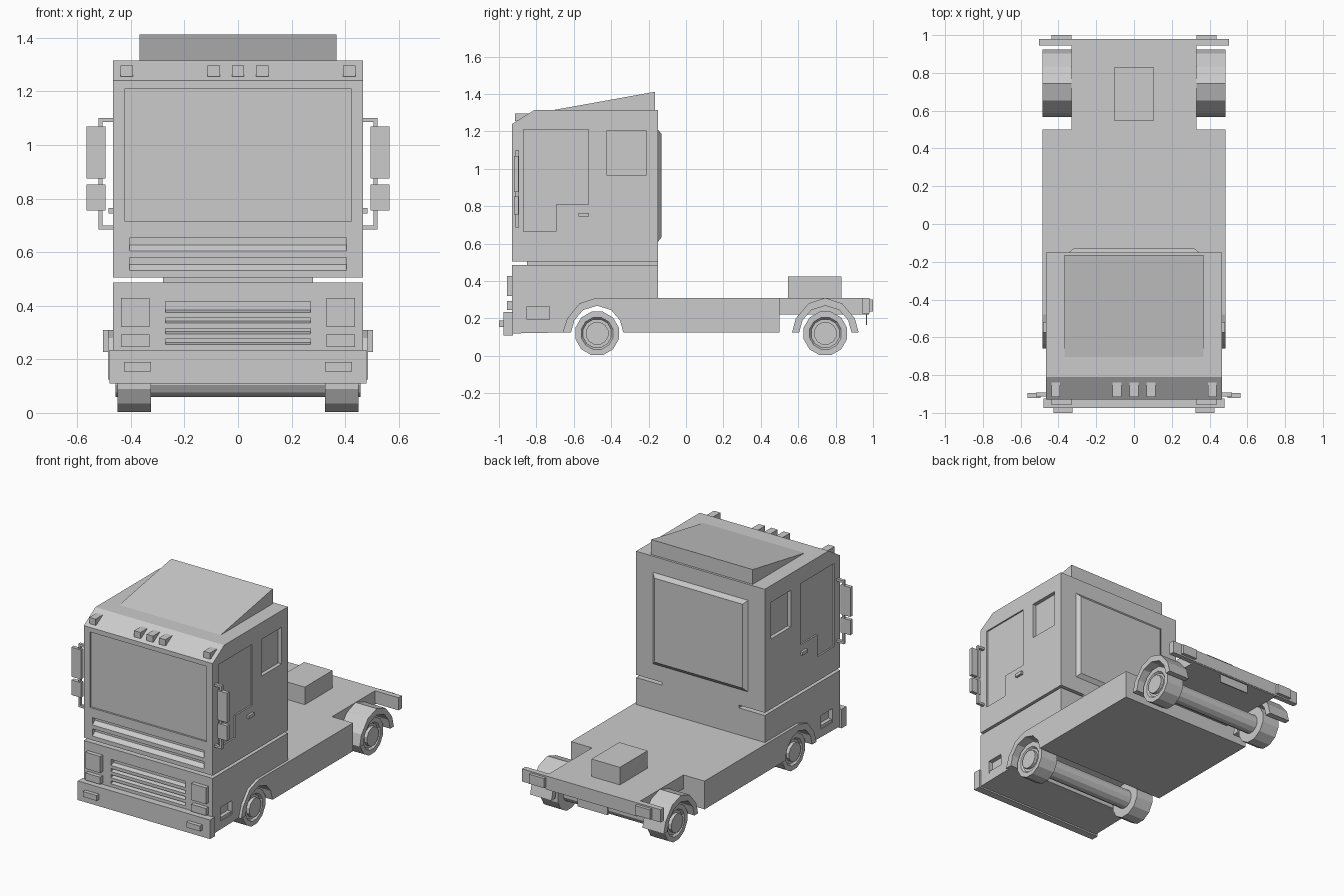
import bpy, bmesh, math

cube = bpy.data.objects.get("Cube")
if cube:
    bpy.data.objects.remove(cube, do_unlink=True)

paint = bpy.data.materials.new("plain grey")
paint.use_nodes = True
GREY = (0.6, 0.6, 0.6, 1)
paint.diffuse_color = GREY
paint.node_tree.nodes["Principled BSDF"].inputs["Base Color"].default_value = GREY


def finish(name, bm):
    bmesh.ops.recalc_face_normals(bm, faces=bm.faces)
    me = bpy.data.meshes.new(name)
    bm.to_mesh(me)
    bm.free()
    me.materials.append(paint)
    ob = bpy.data.objects.new(name, me)
    bpy.context.collection.objects.link(ob)
    return ob


def add_prism(bm, pts, x0, x1):
    """Side profile of (y, z) points extruded from x0 to x1."""
    a = [bm.verts.new((x0, y, z)) for y, z in pts]
    b = [bm.verts.new((x1, y, z)) for y, z in pts]
    bm.faces.new(a)
    bm.faces.new(b[::-1])
    for i in range(len(pts)):
        j = (i + 1) % len(pts)
        bm.faces.new((a[i], b[i], b[j], a[j]))


def add_box(bm, x0, x1, y0, y1, z0, z1):
    add_prism(bm, [(y0, z0), (y1, z0), (y1, z1), (y0, z1)], x0, x1)


def prism(name, pts, x0, x1, mirror=False):
    bm = bmesh.new()
    add_prism(bm, pts, x0, x1)
    if mirror:
        add_prism(bm, pts, -x1, -x0)
    return finish(name, bm)


def box(name, x0, x1, y0, y1, z0, z1, mirror=False):
    return prism(name, [(y0, z0), (y1, z0), (y1, z1), (y0, z1)], x0, x1, mirror)


def lathe(name, profile, yc, zc, mirror=False):
    """Twelve-sided turning of (x, radius) points about a crosswise axle."""
    bm = bmesh.new()
    n = 12
    for s in ((1, -1) if mirror else (1,)):
        rings = []
        for x, r in profile:
            angles = [2 * math.pi * (k + 0.5) / n for k in range(n)]
            rings.append([bm.verts.new((s * x, yc + r * math.sin(a), zc + r * math.cos(a)))
                          for a in angles])
        for p, q in zip(rings, rings[1:]):
            for k in range(n):
                bm.faces.new((p[k], p[(k + 1) % n], q[(k + 1) % n], q[k]))
        bm.faces.new(rings[0])
        bm.faces.new(rings[-1])
    return finish(name, bm)


def carve(ob, bm):
    """Cut recesses out of a body, then drop the cutter."""
    cutter = finish("recess_cutter", bm)
    cutter.hide_render = True
    mod = ob.modifiers.new("recesses", "BOOLEAN")
    mod.operation = "DIFFERENCE"
    mod.solver = "EXACT"
    mod.object = cutter
    bpy.context.view_layer.update()
    result = bpy.data.meshes.new_from_object(
        ob.evaluated_get(bpy.context.evaluated_depsgraph_get()))
    ob.modifiers.clear()
    ob.data = result
    bpy.data.objects.remove(cutter, do_unlink=True)


CAB = 0.467     # half width of the cab
FRONT = -0.93   # front face of the cab
BACK = -0.15    # rear face of the cab
WIDE = 0.485    # half width over the fenders
DECK = 0.31     # top of the chassis
SILL = 0.125    # bottom of the chassis

# Upper cab with windscreen, slots and side windows
upper = prism("upper_cab", [(FRONT, 0.505), (BACK, 0.505), (BACK, 1.315),
                            (-0.81, 1.315), (FRONT, 1.24)], -CAB, CAB)
bm = bmesh.new()
add_box(bm, -0.422, 0.422, -1, FRONT + 0.012, 0.715, 1.21)
for z in (0.532, 0.605):
    add_prism(bm, [(-1, z), (FRONT, z), (FRONT + 0.025, z + 0.022),
                   (FRONT + 0.025, z + 0.048), (-1, z + 0.048)], -0.405, 0.405)
for s in (-1, 1):
    door_glass = [(-0.87, 0.665), (-0.695, 0.665), (-0.695, 0.81),
                  (-0.52, 0.81), (-0.52, 1.21), (-0.87, 1.21)]
    add_prism(bm, door_glass, s * (CAB - 0.01), s * 0.6)
    add_box(bm, s * (CAB - 0.025), s * 0.6, -0.422, -0.215, 0.965, 1.205)
carve(upper, bm)

# Lower cab following the front wheel arch
arch_front = [(-0.66, SILL), (-0.635, 0.20), (-0.57, 0.28), (-0.48, DECK)]
lower = prism("lower_cab", [(FRONT, 0.12)] + arch_front +
              [(BACK, DECK), (BACK, 0.487), (FRONT, 0.487)], -CAB, CAB)
bm = bmesh.new()
add_box(bm, -0.27, 0.27, -1, FRONT + 0.03, 0.2, 0.415)
for s in (-1, 1):
    add_box(bm, s * (CAB - 0.03), s * 0.6, -0.85, -0.73, 0.175, 0.265)
carve(lower, bm)
box("cab_mount", -0.28, 0.28, -0.85, BACK, 0.48, 0.51)
box("side_step", CAB - 0.032, CAB - 0.005, -0.85, -0.73, 0.175, 0.195, True)

# Grille slats
bm = bmesh.new()
for i in range(4):
    z = 0.235 + i * 0.04
    add_prism(bm, [(FRONT, z), (FRONT + 0.035, z + 0.01),
                   (FRONT + 0.035, z + 0.03), (FRONT, z + 0.02)], -0.27, 0.27)
finish("grille_slats", bm)

# Roof deflector and roof lamps
prism("roof_deflector", [(-0.71, 1.314), (-0.165, 1.314), (-0.165, 1.412)], -0.368, 0.368)
bm = bmesh.new()
for x in (-0.415, -0.09, 0, 0.09, 0.415):
    add_box(bm, x - 0.023, x + 0.023, -0.915, -0.84, 1.255, 1.296)
finish("roof_lamps", bm)

# Raised rear wall panel with sloped rim
bm = bmesh.new()
loops = []
for y, inset in ((BACK - 0.005, 0), (BACK, 0), (-0.13, 0.025)):
    x, z0, z1 = 0.345 - inset, 0.61 + inset, 1.21 - inset
    loops.append([bm.verts.new(c) for c in ((-x, y, z0), (x, y, z0), (x, y, z1), (-x, y, z1))])
for p, q in zip(loops, loops[1:]):
    for k in range(4):
        bm.faces.new((p[k], p[(k + 1) % 4], q[(k + 1) % 4], q[k]))
bm.faces.new(loops[0])
bm.faces.new(loops[-1])
finish("rear_wall_panel", bm)

# Front bumper and lamps
box("front_bumper", -0.48, 0.48, -0.975, -0.925, 0.11, 0.235)
box("fog_lamps", 0.325, 0.425, -1.0, -0.97, 0.155, 0.19, True)
box("headlamps", 0.33, 0.437, -0.957, -0.92, 0.32, 0.428, True)
box("indicator_lamps", 0.33, 0.437, -0.957, -0.92, 0.245, 0.292, True)

# Door handles and mirrors
box("door_handles", CAB - 0.005, 0.483, -0.575, -0.518, 0.744, 0.765, True)
for name, z in (("upper_mirror_arm", 1.085), ("lower_mirror_arm", 0.685)):
    box(name, CAB - 0.005, 0.52, -0.912, -0.892, z, z + 0.015, True)
box("mirror_post", 0.506, 0.52, -0.912, -0.892, 0.685, 1.1, True)
box("main_mirror", 0.495, 0.565, -0.92, -0.895, 0.875, 1.068, True)
box("small_mirror", 0.495, 0.565, -0.92, -0.895, 0.755, 0.853, True)

# Chassis slab with front arch, and narrow tail frame
inner = [(-0.14, 0), (-0.122, 0.065), (-0.075, 0.12), (0, 0.143),
         (0.075, 0.12), (0.122, 0.065), (0.14, 0)]
outer = [(-0.178, 0), (-0.158, 0.075), (-0.09, 0.155), (0, 0.185),
         (0.09, 0.155), (0.158, 0.075), (0.178, 0)]
AXLES = (-0.475, 0.745)
prism("chassis", arch_front + [(0.5, DECK), (0.5, SILL)] +
      [(AXLES[0] + y, SILL + z) for y, z in inner[::-1]], -WIDE, WIDE)
box("tail_frame", -0.332, 0.332, 0.49, 0.978, 0.22, DECK)
box("deck_box", -0.103, 0.103, 0.545, 0.832, DECK - 0.005, 0.425)
prism("rear_fenders", [(AXLES[1] + y, SILL + z) for y, z in outer + inner[::-1]],
      0.33, WIDE, True)

# Tail bar, lamps and plate
box("tail_bar", -0.503, 0.503, 0.945, 0.98, 0.227, DECK)
box("tail_lamps", 0.33, 0.438, 0.975, 1.0, 0.237, 0.3, True)
box("tail_plate", -0.11, 0.11, 0.962, 0.969, 0.165, 0.23)

# Wheels and axles
for end, y in zip(("front", "rear"), AXLES):
    lathe(end + "_wheels", [(0.325, 0.12), (0.45, 0.12), (0.45, 0.088), (0.437, 0.078)],
          y, 0.12, True)
    lathe(end + "_axle", [(-0.457, 0.062), (0.457, 0.062)], y, 0.12)
